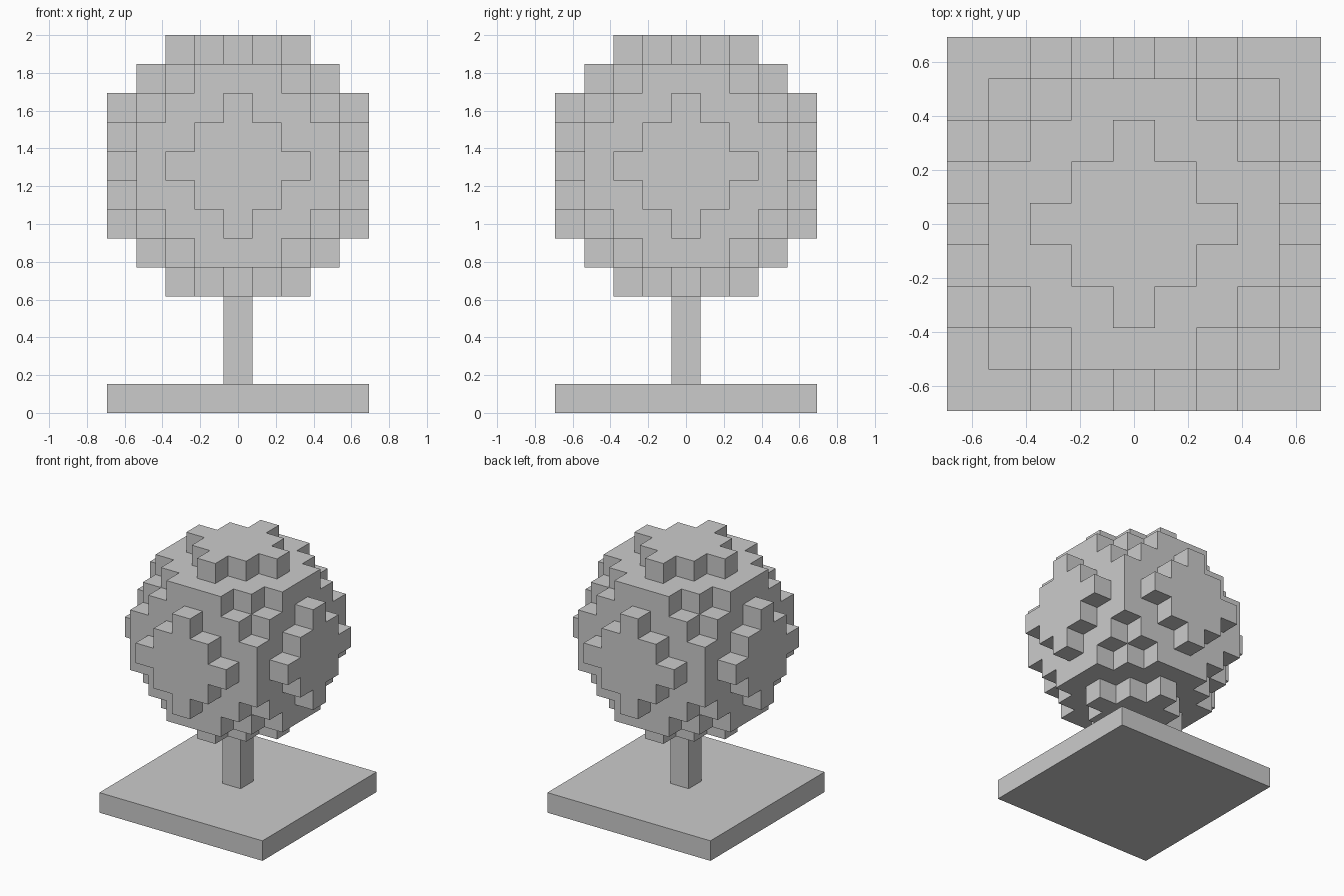
import bpy, bmesh
from mathutils import Vector

if "Cube" in bpy.data.objects:
    bpy.data.objects.remove(bpy.data.objects["Cube"])

V = 2 / 13  # edge length of one cube cell


def finish(name, bm):
    mesh = bpy.data.meshes.new(name)
    bm.to_mesh(mesh)
    bm.free()
    obj = bpy.data.objects.new(name, mesh)
    bpy.context.collection.objects.link(obj)
    return obj


def box(name, width, z0, z1):
    """Square block, sizes in cells."""
    bm = bmesh.new()
    bmesh.ops.create_cube(bm, size=V)
    bmesh.ops.scale(bm, vec=(width, width, z1 - z0), verts=bm.verts)
    bmesh.ops.translate(bm, vec=(0, 0, (z0 + z1) / 2 * V), verts=bm.verts)
    return finish(name, bm)


def voxel_ball(name, radius_sq, reach, centre_z):
    """Outer faces of all cells whose centre lies inside a sphere."""
    span = range(-reach, reach + 1)
    cells = {(i, j, k) for i in span for j in span for k in span
             if i * i + j * j + k * k <= radius_sq}
    bm = bmesh.new()
    for cell in sorted(cells):
        c = Vector(cell)
        for axis in range(3):
            for sign in (-1, 1):
                n = Vector((0, 0, 0))
                n[axis] = sign
                if tuple(int(a) for a in c + n) in cells:
                    continue
                u = Vector((0, 0, 0))
                u[(axis + 1) % 3] = 1
                w = n.cross(u)
                corners = [c + (n + a * u + b * w) / 2
                           for a, b in ((-1, -1), (1, -1), (1, 1), (-1, 1))]
                bm.faces.new([bm.verts.new(p * V) for p in corners])
    bmesh.ops.remove_doubles(bm, verts=bm.verts, dist=V * 0.01)
    bmesh.ops.translate(bm, vec=(0, 0, centre_z * V), verts=bm.verts)
    return finish(name, bm)


# Square ground slab, thin trunk and blocky round crown
box("base_slab", 9, 0, 1)
box("trunk", 1, 1, 4)
voxel_ball("crown", 20, 4, 8.5)
